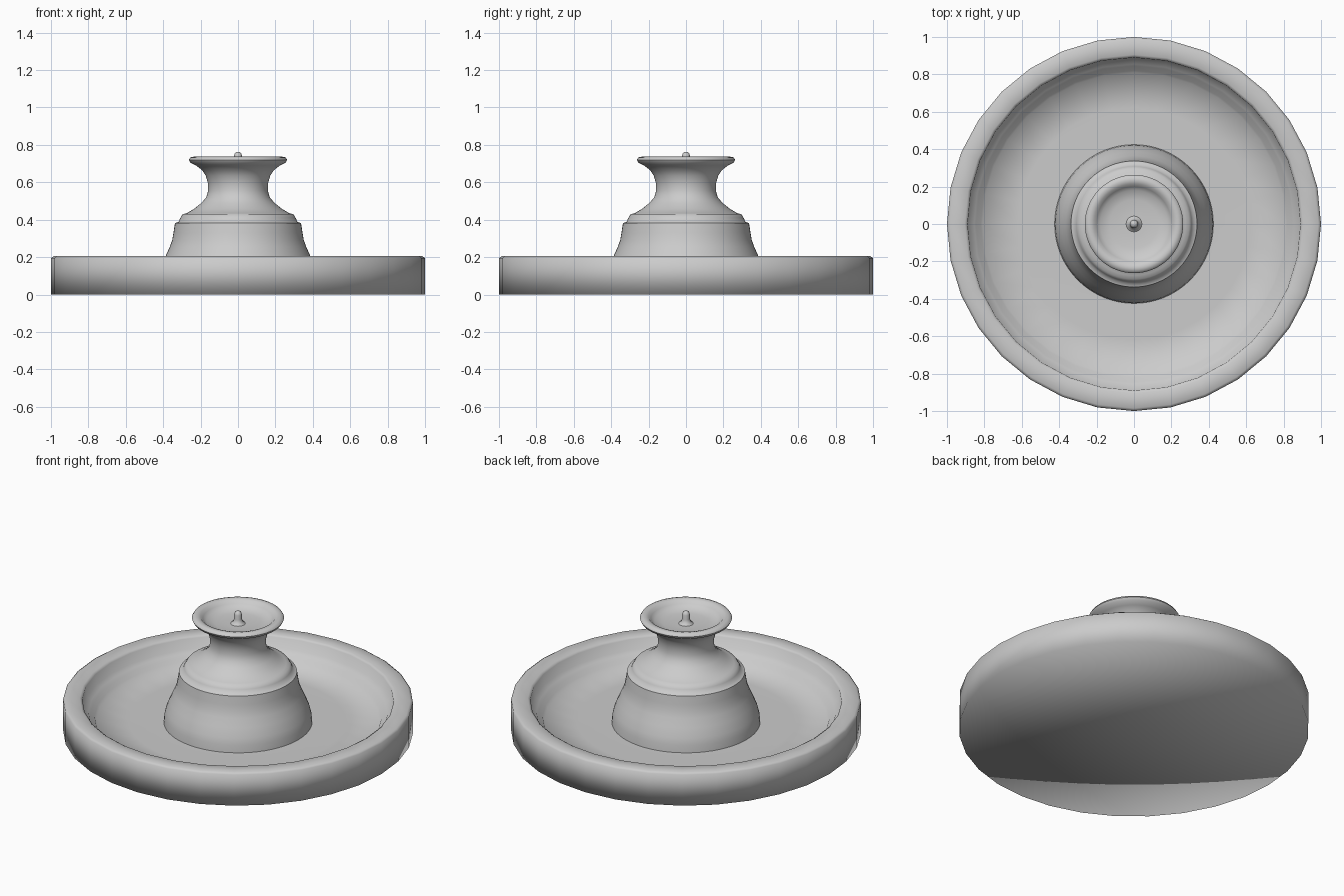
import bpy, math

if "Cube" in bpy.data.objects:
    bpy.data.objects.remove(bpy.data.objects["Cube"])


def lathe(name, profile, sides, angle=None):
    """Revolve an (r, z) profile around z; r = 0 points become poles."""
    verts, rings, faces = [], [], []
    for r, z in profile:
        if r == 0:
            rings.append([len(verts)] * sides)
            verts.append((0, 0, z))
        else:
            start = len(verts)
            rings.append(list(range(start, start + sides)))
            for i in range(sides):
                a = 2 * math.pi * i / sides
                verts.append((r * math.cos(a), r * math.sin(a), z))
    for low, high in zip(rings, rings[1:]):
        for i in range(sides):
            j = (i + 1) % sides
            quad = [low[i], low[j], high[j], high[i]]
            faces.append(list(dict.fromkeys(quad)))
    mesh = bpy.data.meshes.new(name)
    mesh.from_pydata(verts, [], faces)
    obj = bpy.data.objects.new(name, mesh)
    bpy.context.collection.objects.link(obj)
    bpy.context.view_layer.objects.active = obj
    obj.select_set(True)
    if angle is None:
        bpy.ops.object.shade_smooth()
    else:
        bpy.ops.object.shade_smooth_by_angle(angle=math.radians(angle))
    obj.select_set(False)
    return obj


# Wide basin: flat base, thick rim, stepped inner wall and shallow floor
lathe("basin", [
    (0, 0), (1.0, 0), (1.0, 0.195), (0.985, 0.205), (0.905, 0.205),
    (0.89, 0.195), (0.885, 0.13), (0.855, 0.12), (0.845, 0.10),
    (0.82, 0.09), (0.81, 0.07), (0.62, 0.065), (0.40, 0.065), (0, 0.065),
], 32)

# Stepped pedestal, narrow neck and flared upper bowl
lathe("pedestal_and_bowl", [
    (0.425, 0.06), (0.42, 0.11), (0.41, 0.15), (0.387, 0.205),
    (0.365, 0.255), (0.352, 0.29), (0.345, 0.33), (0.337, 0.382),
    (0.318, 0.388), (0.308, 0.41), (0.295, 0.43), (0.275, 0.434),
    (0.235, 0.458), (0.195, 0.49), (0.17, 0.52), (0.16, 0.555),
    (0.161, 0.595), (0.172, 0.635), (0.192, 0.665), (0.225, 0.69),
    (0.255, 0.705), (0.263, 0.72), (0.255, 0.733), (0.235, 0.737),
    (0.215, 0.732), (0.20, 0.715), (0.18, 0.698), (0.13, 0.688),
    (0.06, 0.685), (0, 0.685),
], 64, 50)

# Small rounded water spout
lathe("spout", [
    (0.045, 0.683), (0.028, 0.695), (0.022, 0.715), (0.022, 0.742),
    (0.017, 0.755), (0.009, 0.761), (0, 0.763),
], 20)
